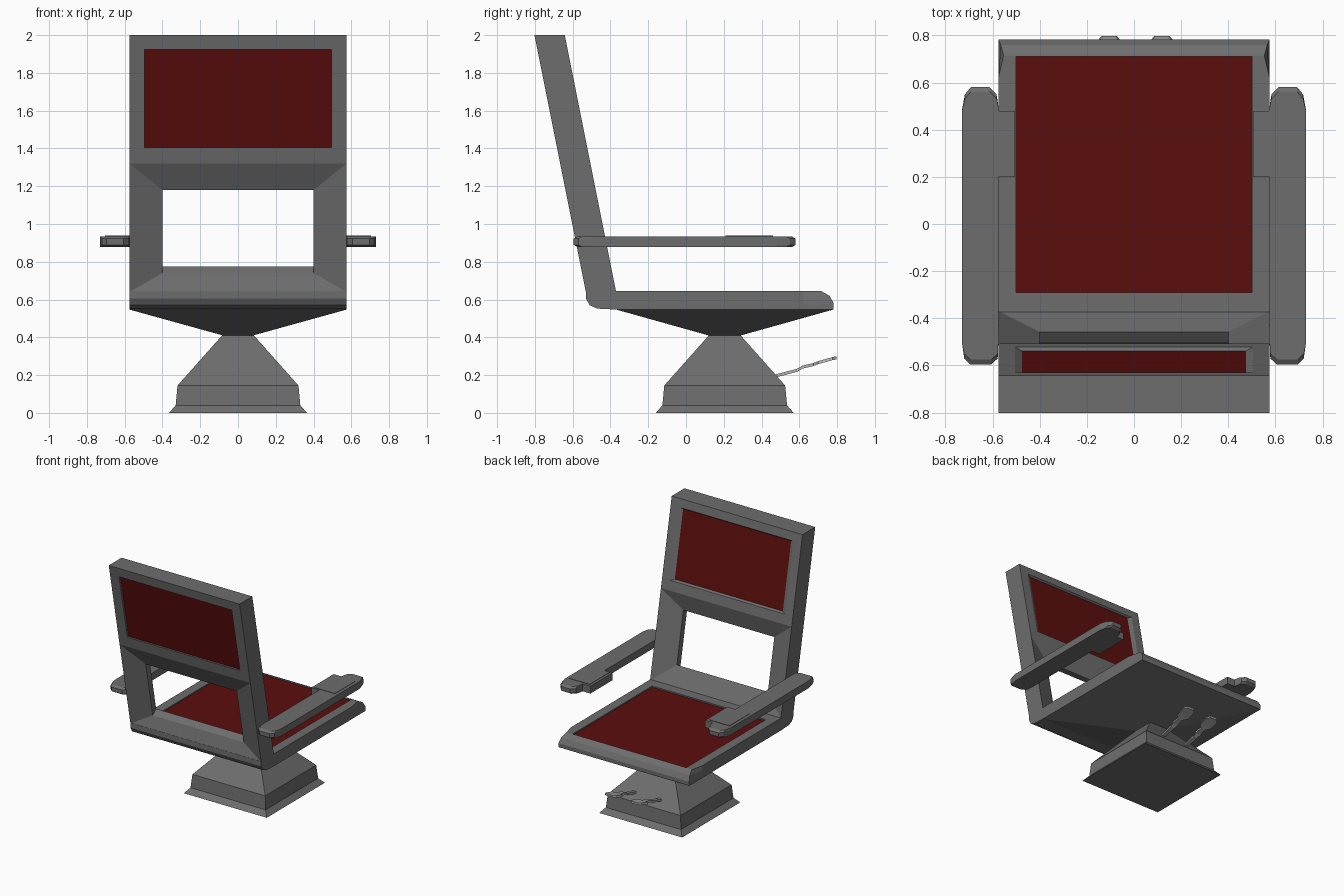
import bpy, bmesh

cube = bpy.data.objects.get("Cube")
if cube:
    bpy.data.objects.remove(cube, do_unlink=True)


def material(name, r, g, b):
    m = bpy.data.materials.new(name)
    m.use_nodes = True
    m.diffuse_color = (r, g, b, 1)
    m.node_tree.nodes["Principled BSDF"].inputs["Base Color"].default_value = (r, g, b, 1)
    return m


GREY = material("dark grey frame", 0.155, 0.155, 0.155)
RED = material("deep red upholstery", 0.105, 0.004, 0.004)
LIGHT = material("light grey metal", 0.4, 0.4, 0.4)


def loft(name, rings, mats, closed=False, red_caps=()):
    """Skin equal-length rings; cap the ends unless the loft is closed."""
    bm = bmesh.new()
    loops = [[bm.verts.new(p) for p in ring] for ring in rings]
    n = len(loops[0])
    pairs = list(zip(loops, loops[1:]))
    if closed:
        pairs.append((loops[-1], loops[0]))
    for a, b in pairs:
        for i in range(n):
            j = (i + 1) % n
            bm.faces.new((a[i], a[j], b[j], b[i]))
    if not closed:
        for end in (0, -1):
            cap = bm.faces.new(loops[end])
            cap.material_index = 1 if end in red_caps else 0
    bmesh.ops.recalc_face_normals(bm, faces=bm.faces)
    mesh = bpy.data.meshes.new(name)
    bm.to_mesh(mesh)
    bm.free()
    for m in mats:
        mesh.materials.append(m)
    obj = bpy.data.objects.new(name, mesh)
    bpy.context.collection.objects.link(obj)
    return obj


def flat_rect(x0, x1, y0, y1, z):
    return [(x0, y0, z), (x1, y0, z), (x1, y1, z), (x0, y1, z)]


def back_rect(half, z0, z1, depth):
    """Upright rectangle in the leaning plane of the backrest."""
    def y(z):
        return -0.53 - 0.2 * (z - 0.64) + depth
    return [(-half, y(z0), z0), (half, y(z0), z0), (half, y(z1), z1), (-half, y(z1), z1)]


# Pedestal
CY = 0.205
loft("pedestal", [flat_rect(-w, w, CY - w, CY + w, z) for w, z in
                  ((0.365, 0), (0.33, 0.04), (0.32, 0.145), (0.08, 0.415))], [GREY])


# Seat: tapered underside, rounded front and rear, recessed cushion
def seat_ring(rear, mid, front, wide, tip, z, side_z=None):
    s = z if side_z is None else side_z
    return [(-wide, rear, z), (wide, rear, z), (wide, mid, z),
            (tip, front, s), (-tip, front, s), (-wide, mid, z)]


W = 0.575
loft("seat", [
    seat_ring(0.12, 0.2, 0.29, 0.08, 0.08, 0.41),
    seat_ring(-0.37, 0.62, 0.78, W, W, 0.547),
    seat_ring(-0.47, 0.62, 0.782, W, W, 0.552),
    seat_ring(-0.51, 0.62, 0.782, W, W, 0.57, 0.58),
    seat_ring(-0.53, 0.62, 0.76, W, 0.565, 0.605, 0.62),
    seat_ring(-0.53, 0.62, 0.715, W, 0.553, 0.645),
    seat_ring(-0.29, 0.62, 0.71, 0.5, 0.5, 0.645),
    seat_ring(-0.29, 0.62, 0.71, 0.5, 0.5, 0.635),
], [GREY, RED], red_caps=(-1,))

# Backrest: open lower frame with bevelled edges
T = 0.16
loft("backrest_lower_frame", [
    back_rect(W, 0.64, 1.32, 0),
    back_rect(0.4, 0.74, 1.18, 0.05),
    back_rect(0.4, 0.775, 1.18, 0.1),
    back_rect(W, 0.64, 1.32, T),
], [GREY], closed=True)

# Backrest: headboard with a recessed panel on each side
loft("backrest_headboard", [
    back_rect(0.495, 1.405, 1.925, 0.015),
    back_rect(0.495, 1.405, 1.925, 0),
    back_rect(W, 1.32, 2, 0),
    back_rect(W, 1.32, 2, T),
    back_rect(0.505, 1.395, 1.935, T),
    back_rect(0.475, 1.405, 1.925, T - 0.015),
], [GREY, RED], red_caps=(0, -1))

# Armrests with a widened control block and a thin panel
ARM_PLAN = [(0.575, -0.5), (0.578, -0.57), (0.605, -0.595), (0.695, -0.595),
            (0.72, -0.57), (0.73, -0.5), (0.73, 0.48), (0.717, 0.55),
            (0.692, 0.58), (0.612, 0.58), (0.583, 0.55), (0.572, 0.48),
            (0.505, 0.48), (0.505, 0.2), (0.575, 0.2)]
for side, s in (("left", 1), ("right", -1)):
    rings = []
    for z, k in ((0.877, 0.965), (0.89, 1), (0.922, 1), (0.935, 0.965)):
        rings.append([(s * x, y * (k if abs(y) > 0.5 else 1), z) for x, y in ARM_PLAN])
    loft(side + "_armrest", rings, [GREY])
    loft(side + "_armrest_panel",
         [flat_rect(s * 0.525, s * 0.705, 0.21, 0.46, z) for z in (0.934, 0.938)], [GREY])

# Foot pedals: thin stems ending in wide pads
PEDAL = [(0.46, 0.192, 0.016), (0.59, 0.226, 0.016), (0.615, 0.242, 0.026),
         (0.675, 0.256, 0.018), (0.7, 0.266, 0.052), (0.775, 0.287, 0.052),
         (0.797, 0.292, 0.032)]
for side, cx in (("left", 0.118), ("right", -0.105)):
    rings = []
    for y, z, w in PEDAL:
        rings.append([(cx - w, y, z - 0.008), (cx + w, y, z - 0.008),
                      (cx + w * 0.85, y, z + 0.008), (cx - w * 0.85, y, z + 0.008)])
    loft(side + "_pedal", rings, [LIGHT])
